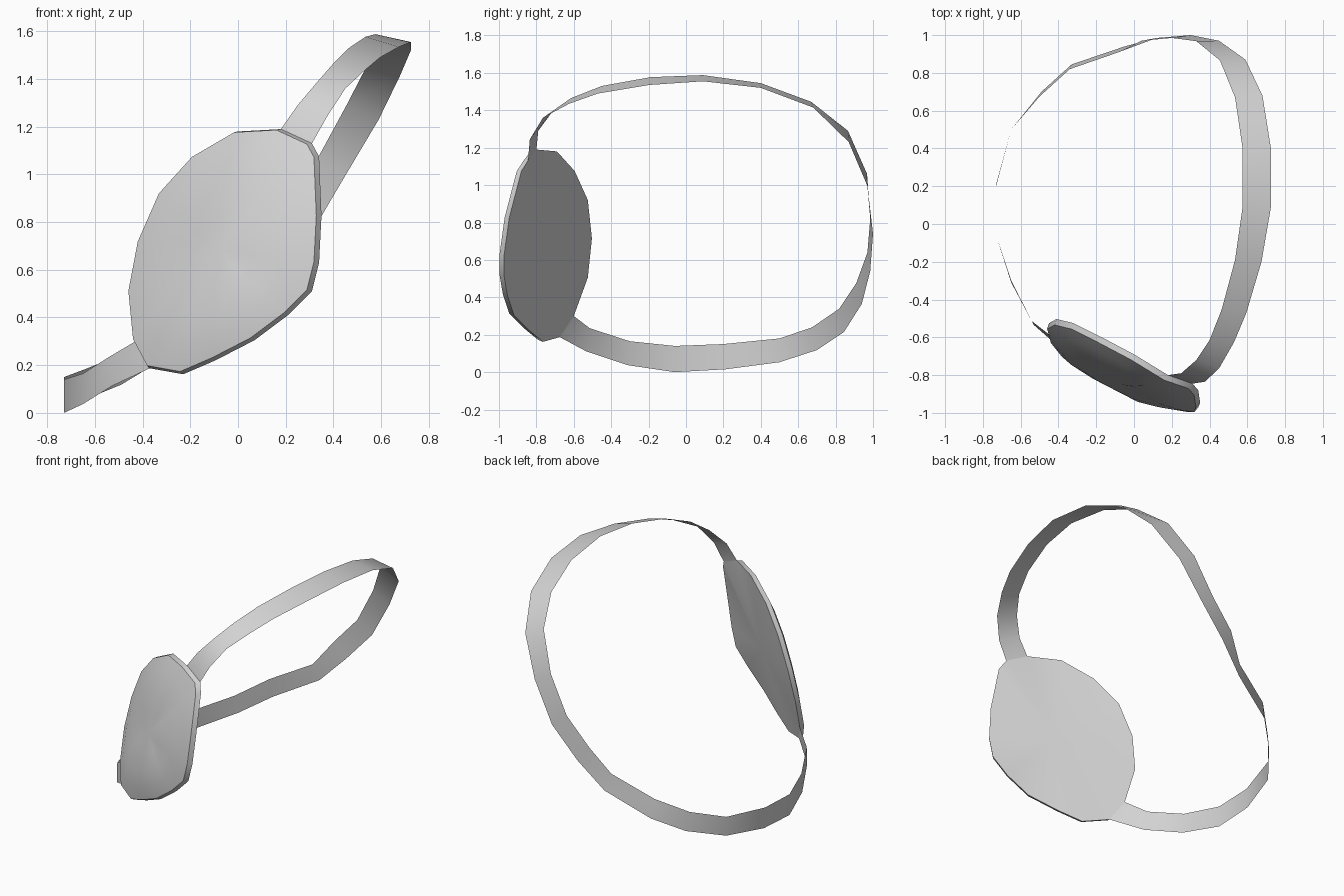
import bpy, bmesh, math
from mathutils import Vector

grey = bpy.data.materials.new("light_grey")
grey.diffuse_color = (0.65, 0.65, 0.65, 1)


def make_object(name, rows, caps=(), closed=False):
    """Skin successive rows of points; caps = [(row index, centre point, flip)]."""
    bm = bmesh.new()
    vs = [[bm.verts.new(p) for p in row] for row in rows]
    n = len(rows[0])
    for a, b in zip(vs, vs[1:]):
        for i in range(n if closed else n - 1):
            j = (i + 1) % n
            bm.faces.new((a[i], a[j], b[j], b[i]))
    for row, centre, flip in caps:
        c = bm.verts.new(centre)
        for i in range(n):
            p, q = vs[row][i], vs[row][(i + 1) % n]
            bm.faces.new((c, q, p) if flip else (c, p, q))
    mesh = bpy.data.meshes.new(name)
    bm.to_mesh(mesh)
    bm.free()
    mesh.materials.append(grey)
    ob = bpy.data.objects.new(name, mesh)
    bpy.context.collection.objects.link(ob)
    bpy.ops.object.select_all(action='DESELECT')
    ob.select_set(True)
    bpy.context.view_layer.objects.active = ob
    bpy.ops.object.shade_smooth_by_angle(angle=math.radians(35))
    return ob


# Eye patch: back rim outline, counterclockwise from the top
rim = [Vector(p) for p in (
    (.18, -.80, 1.19), (0, -.69, 1.18), (-.18, -.595, 1.075), (-.32, -.525, .92),
    (-.41, -.503, .715), (-.45, -.525, .505), (-.43, -.60, .30), (-.37, -.675, .187),
    (-.23, -.765, .162), (-.095, -.835, .22), (.07, -.92, .305), (.21, -.955, .41),
    (.31, -.972, .51), (.34, -.972, .63), (.35, -.945, .825), (.34, -.88, 1.075),
    (.31, -.845, 1.13))]
centre = sum(rim, Vector()) / len(rim)
out = Vector((-.593, -1, .144)).normalized()

# Thin edge followed by a shallow dome: (scale towards centre, height)
rings = [[centre + (p - centre) * s + out * h for p in rim]
         for s, h in ((1, 0), (.985, .032), (.8, .062), (.55, .085), (.28, .097))]
make_object("eye_patch", rings,
            caps=[(0, centre, True), (-1, centre + out * .10, False)], closed=True)

# Strap: a flat ribbon looping around the head, given by its two edges
lower_edge = [
    (.31, -.845, 1.13), (.375, -.835, 1.245), (.45, -.765, 1.36), (.53, -.625, 1.435),
    (.595, -.47, 1.49), (.675, -.20, 1.535), (.725, .09, 1.555), (.725, .40, 1.52),
    (.68, .68, 1.415), (.59, .87, 1.23), (.45, .97, .995), (.30, 1.0, .74),
    (.12, .985, .54), (-.05, .94, .365), (-.33, .845, .215), (-.49, .70, .118),
    (-.65, .50, .053), (-.73, .21, .015), (-.73, -.06, 0), (-.65, -.31, .037),
    (-.53, -.535, .112), (-.37, -.675, .187)]
upper_edge = [
    (.18, -.80, 1.19), (.25, -.79, 1.29), (.33, -.72, 1.385), (.40, -.615, 1.465),
    (.465, -.45, 1.53), (.535, -.19, 1.577), (.575, .09, 1.588), (.575, .40, 1.545),
    (.535, .67, 1.445), (.455, .866, 1.29), (.33, .968, 1.06), (.20, .985, .82),
    (.04, .97, .64), (-.08, .91, .475), (-.34, .82, .34), (-.50, .675, .24),
    (-.65, .50, .18), (-.73, .20, .15), (-.73, -.06, .14), (-.65, -.30, .165),
    (-.54, -.515, .235), (-.43, -.60, .30)]
make_object("strap", [lower_edge, upper_edge])
